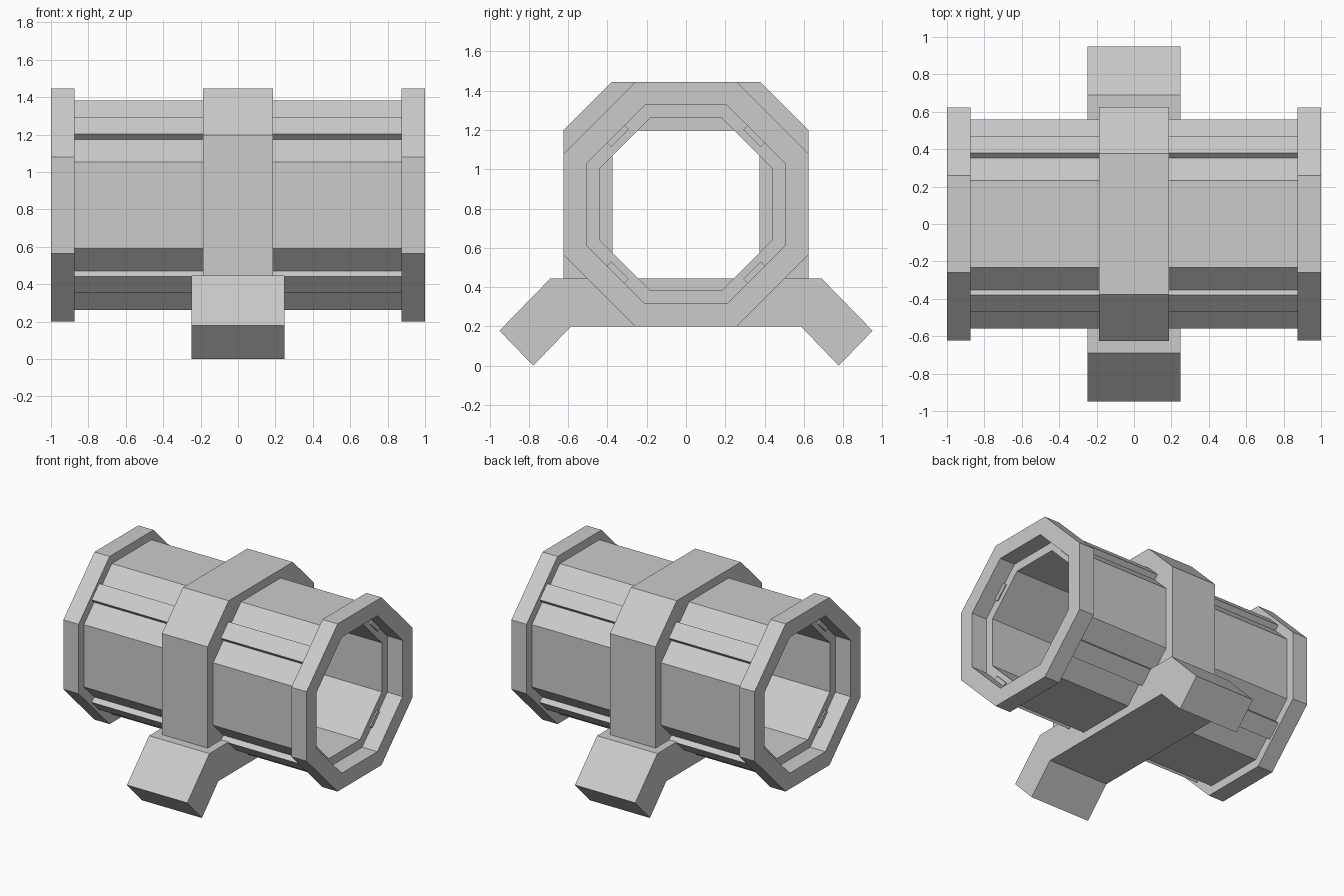
import bpy, bmesh, math

if "Cube" in bpy.data.objects:
    bpy.data.objects.remove(bpy.data.objects["Cube"])

AXIS_Z = 0.822  # height of the tube axis


def mesh_object(name, bm):
    bmesh.ops.recalc_face_normals(bm, faces=bm.faces)
    me = bpy.data.meshes.new(name)
    bm.to_mesh(me)
    bm.free()
    ob = bpy.data.objects.new(name, me)
    bpy.context.collection.objects.link(ob)
    return ob


def extrude_x(name, profile, x0, x1):
    """Solid from a closed (y, z) profile swept along x."""
    bm = bmesh.new()
    face = bm.faces.new([bm.verts.new((x0, y, z)) for y, z in profile])
    new = bmesh.ops.extrude_face_region(bm, geom=[face])["geom"]
    verts = [g for g in new if isinstance(g, bmesh.types.BMVert)]
    bmesh.ops.translate(bm, verts=verts, vec=(x1 - x0, 0, 0))
    return mesh_object(name, bm)


def octagon_tube(name, outer, inner, x0, x1):
    """Hollow regular octagon; outer and inner are flat-to-centre distances."""
    bm = bmesh.new()
    loops = []
    for r, x in ((outer, x0), (outer, x1), (inner, x1), (inner, x0)):
        R = r / math.cos(math.pi / 8)
        angles = [math.pi / 8 + i * math.pi / 4 for i in range(8)]
        loops.append([bm.verts.new((x, R * math.cos(a), AXIS_Z + R * math.sin(a)))
                      for a in angles])
    for k in range(4):
        a, b = loops[k], loops[(k + 1) % 4]
        for i in range(8):
            j = (i + 1) % 8
            bm.faces.new((a[i], a[j], b[j], b[i]))
    return mesh_object(name, bm)


# main barrel and its two end collars
octagon_tube("barrel", 0.56, 0.44, -0.875, 0.875)
octagon_tube("left_collar", 0.623, 0.505, -1.0, -0.875)
octagon_tube("right_collar", 0.623, 0.505, 0.875, 1.0)

# square rails set into the four diagonal faces
for i, name in enumerate(("upper_back", "upper_front", "lower_front", "lower_back")):
    a = math.pi / 4 + i * math.pi / 2
    c, s = math.cos(a), math.sin(a)
    corners = [(0.476, -0.0625), (0.601, -0.0625), (0.601, 0.0625), (0.476, 0.0625)]
    extrude_x(name + "_rail",
              [(r * c - t * s, AXIS_Z + r * s + t * c) for r, t in corners],
              -0.885, 0.885)

# arched strap of constant thickness around the middle
half = [(0.625, 0.3), (0.625, 1.197), (0.377, 1.445)]
inner = [(0.272, 1.197), (0.375, 1.094), (0.375, 0.3)]
arch = half + [(-y, z) for y, z in reversed(half)]
arch += [(-y, z) for y, z in reversed(inner)] + inner
extrude_x("strap", arch, -0.1875, 0.1875)

# base bar with two splayed feet
foot = [(0.585, 0.2), (0.778, 0.0), (0.95, 0.178), (0.69, 0.445)]
extrude_x("base_and_feet", foot + [(-y, z) for y, z in reversed(foot)], -0.248, 0.248)
